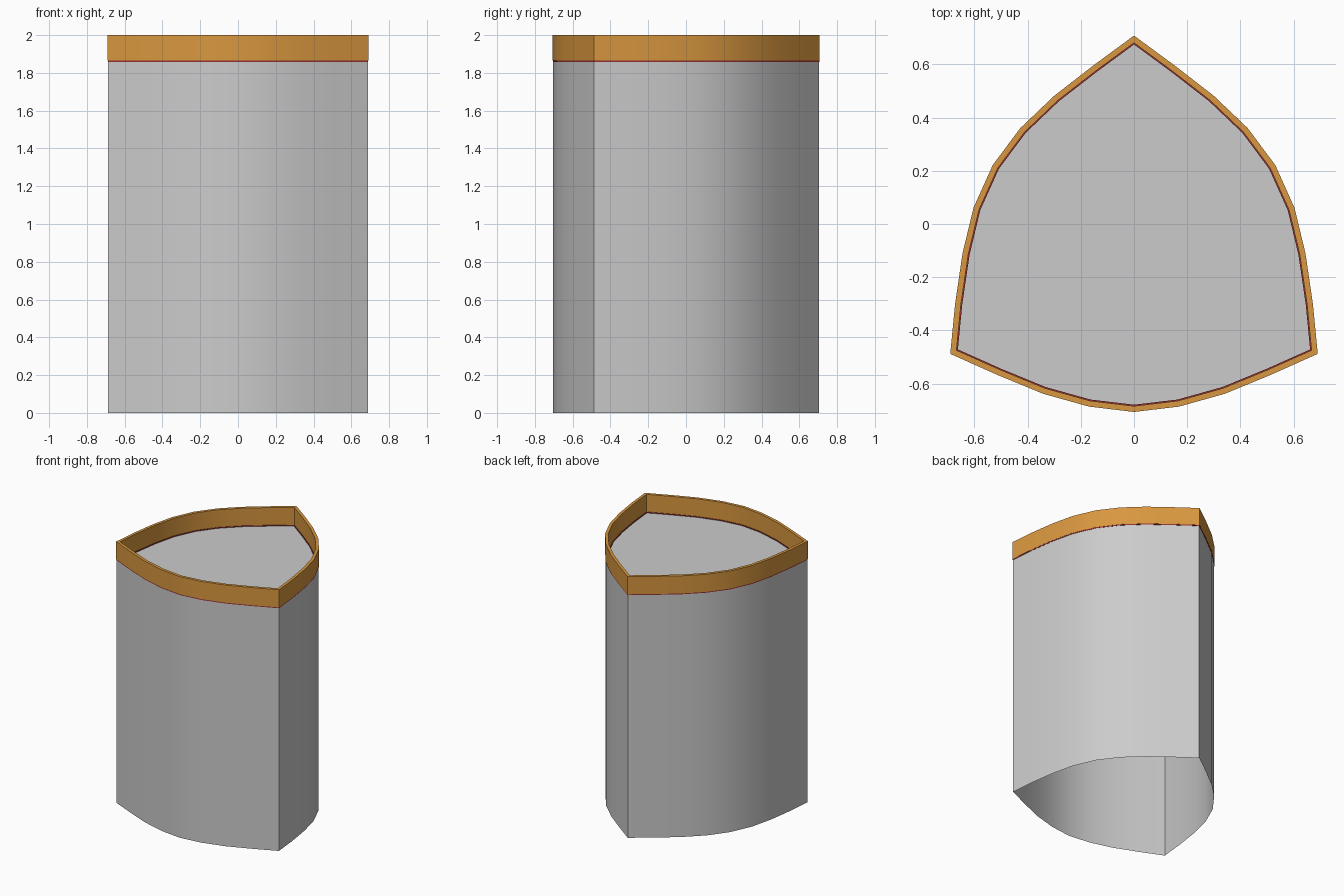
import bpy, bmesh, math
from mathutils import Vector

if "Cube" in bpy.data.objects:
    bpy.data.objects.remove(bpy.data.objects["Cube"])

# Right half of the plan outline, from the back point round to the front centre
half = [(0, .704), (.155, .59), (.298, .479), (.425, .358), (.528, .22), (.6, .06),
        (.641, -.11), (.669, -.3), (.687, -.486), (.51, -.565), (.34, -.635),
        (.168, -.683), (0, -.703)]
outline = [Vector(p) for p in half] + [Vector((-x, y)) for x, y in half[-2:0:-1]]


def inset(d):
    """Mitred inset of the clockwise outline."""
    res, n = [], len(outline)
    for i, p in enumerate(outline):
        a = (p - outline[i - 1]).normalized()
        b = (outline[(i + 1) % n] - p).normalized()
        na, nb = Vector((a.y, -a.x)), Vector((b.y, -b.x))
        m = (na + nb).normalized()
        res.append(p + m * d / m.dot(na))
    return res


def material(name, color):
    m = bpy.data.materials.new(name)
    m.diffuse_color = (*color, 1)
    m.use_nodes = True
    m.node_tree.nodes["Principled BSDF"].inputs["Base Color"].default_value = m.diffuse_color
    return m


def build(name, loops, closed=False, cap_ends=(), mat=None):
    """Skin a stack of (inset, height) loops."""
    bm = bmesh.new()
    rings = [[bm.verts.new((p.x, p.y, z)) for p in inset(d)] for d, z in loops]
    pairs = list(zip(rings, rings[1:]))
    if closed:
        pairs.append((rings[-1], rings[0]))
    for r, s in pairs:
        for i in range(len(r)):
            j = (i + 1) % len(r)
            bm.faces.new((r[j], r[i], s[i], s[j]))
    for k in cap_ends:
        bm.faces.new(rings[k])
    bmesh.ops.recalc_face_normals(bm, faces=bm.faces)
    me = bpy.data.meshes.new(name)
    bm.to_mesh(me)
    bm.free()
    ob = bpy.data.objects.new(name, me)
    bpy.context.collection.objects.link(ob)
    if mat:
        me.materials.append(mat)
    bpy.ops.object.select_all(action='DESELECT')
    ob.select_set(True)
    bpy.context.view_layer.objects.active = ob
    bpy.ops.object.shade_smooth_by_angle(angle=math.radians(30))
    return ob


def ring(name, outer, inner, z0, z1, mat):
    return build(name, [(outer, z0), (outer, z1), (inner, z1), (inner, z0)], True, mat=mat)


brown = material("brown", (.69, .31, .05))
red = material("dark_red", (.3, .03, .03))

# Thin tower wall, open underneath
build("tower_wall", [(0, 0), (0, 1.822)])
# Roof slab closing the top
build("roof_slab", [(0, 1.822), (0, 1.86)], cap_ends=(0, 1))
# Thin red seam below the parapet
ring("red_seam", -.002, .024, 1.858, 1.866, red)
# Brown parapet band
ring("parapet_band", -.003, .019, 1.865, 2, brown)
